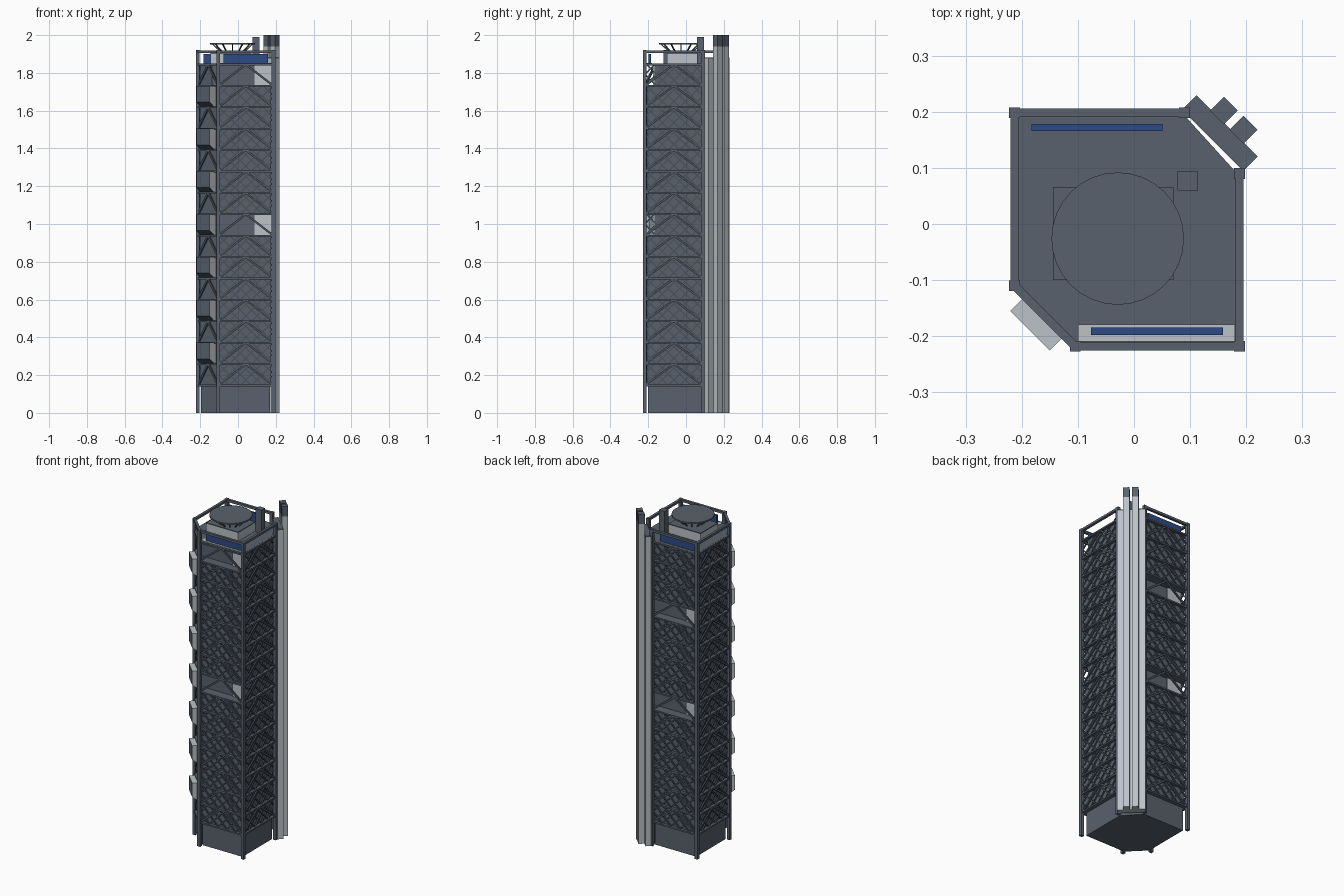
import bpy, bmesh, math
from mathutils import Vector

if "Cube" in bpy.data.objects:
    bpy.data.objects.remove(bpy.data.objects["Cube"])


def material(name, rgb):
    m = bpy.data.materials.new(name)
    m.use_nodes = True
    m.diffuse_color = (*rgb, 1)
    m.node_tree.nodes["Principled BSDF"].inputs["Base Color"].default_value = (*rgb, 1)
    return m


SLATE = material("slate", (0.1, 0.12, 0.15))
DARK = material("dark steel", (0.07, 0.084, 0.107))
LIGHT = material("pale concrete", (0.5, 0.54, 0.57))
BLUE = material("blue panel", (0.027, 0.07, 0.23))

UP = Vector((0, 0, 1))
FRONT = Vector((0, -1, 0))
DIAG = Vector((1, 1, 0)).normalized()


def finish(name, bm, *mats):
    bmesh.ops.recalc_face_normals(bm, faces=bm.faces)
    mesh = bpy.data.meshes.new(name)
    bm.to_mesh(mesh)
    bm.free()
    for m in mats:
        mesh.materials.append(m)
    ob = bpy.data.objects.new(name, mesh)
    bpy.context.collection.objects.link(ob)
    return ob


def extrude(bm, points, offset):
    """Closed solid swept from a flat outline."""
    a = [bm.verts.new(p) for p in points]
    b = [bm.verts.new(Vector(p) + offset) for p in points]
    bm.faces.new(a)
    bm.faces.new(b[::-1])
    for i in range(len(a)):
        j = (i + 1) % len(a)
        bm.faces.new((a[i], a[j], b[j], b[i]))


def beam(bm, p, q, w, d, n):
    """Bar from p to q, w wide across and d deep along n."""
    p, q = Vector(p), Vector(q)
    s = (q - p).cross(n).normalized() * w / 2
    t = n * d / 2
    extrude(bm, [p + s + t, p - s + t, p - s - t, p + s - t], q - p)


def block(name, x, y, z0, z1, w, d, mat, n=FRONT):
    bm = bmesh.new()
    beam(bm, (x, y, z0), (x, y, z1), w, d, n)
    return finish(name, bm, mat)


# Plan: a rectangle with two opposite corners cut off
PLAN = [Vector((x, y, 0)) for x, y in
        ((-.105, -.218), (.188, -.218), (.188, .09), (.09, .198), (-.213, .198), (-.213, -.11))]
N = len(PLAN)
NORMAL = [(PLAN[(i + 1) % N] - PLAN[i]).cross(UP).normalized() for i in range(N)]
FRONT_SIDE, RIGHT_SIDE, SHAFT_SIDE, BACK_SIDE, LEFT_SIDE, BAY_SIDE = range(N)
BASE, STOREY, FLOORS = 0.145, 0.1133, 15
ROOF = BASE + STOREY * FLOORS
RAIL = 1.92
OPEN = {(FRONT_SIDE, 7), (FRONT_SIDE, 14), (BACK_SIDE, 6), (BACK_SIDE, 11)}


def inset(offsets):
    """Plan outline with each side moved inward by its own offset."""
    out = []
    for i in range(N):
        a, b = NORMAL[i - 1], NORMAL[i]
        da = a.dot(PLAN[i]) - offsets[i - 1]
        db = b.dot(PLAN[i]) - offsets[i]
        det = a.x * b.y - a.y * b.x
        out.append(Vector(((da * b.y - db * a.y) / det, (a.x * db - b.x * da) / det, 0)))
    return out


def slab(bm, offsets, z0, z1):
    extrude(bm, [p + UP * z0 for p in inset(offsets)], UP * (z1 - z0))


# Core: recessed base, storeys with open terraces, floor slabs and roof
base = bmesh.new()
slab(base, [0.018] * N, 0, BASE)
finish("base", base, SLATE)
core, floors = bmesh.new(), bmesh.new()
for k in range(FLOORS):
    z = BASE + k * STOREY
    slab(core, [0.05 if (s, k) in OPEN else 0.012 for s in range(N)], z, z + STOREY)
    slab(floors, [0.003] * N, z - 0.004, z + 0.004)
slab(floors, [0.003] * N, ROOF - 0.005, ROOF + 0.005)
finish("core_walls", core, SLATE)
finish("floor_slabs", floors, SLATE)

# Facade: diagonal lattice, chevron braces, edge beams, terrace walls
lattice, braces, edges, terrace = (bmesh.new() for _ in range(4))
for s in range(N):
    a, b, n = PLAN[s], PLAN[(s + 1) % N], NORMAL[s]
    length = (b - a).length
    u = (b - a) / length
    if s == SHAFT_SIDE:
        continue
    for k in range(FLOORS + 1):
        z = BASE + k * STOREY
        beam(edges, a + UP * z, b + UP * z, 0.009, 0.011, n)
    for k in range(FLOORS):
        z = BASE + k * STOREY
        if s == BAY_SIDE and k % 2:
            continue
        mid = a + u * length / 2 + UP * (z + STOREY)
        for end in (a, b):
            beam(braces, end + UP * z - n * 0.002, mid - n * 0.002, 0.011, 0.008, n)
        if (s, k) in OPEN:
            wall = a + u * length * 0.81 - n * 0.047 + UP * z
            beam(terrace, wall, wall + UP * STOREY, length * 0.31, 0.008, n)
        elif s != BAY_SIDE:
            step = length / 5
            for j in range(-2, 6):
                lo = max(0, j * step)
                hi = min(length, j * step + STOREY)
                if hi - lo < 0.01:
                    continue
                for flip in (False, True):
                    ends = []
                    for v in (lo, hi):
                        w = length - v if flip else v
                        ends.append(a + u * w + UP * (z + v - j * step) - n * 0.008)
                    beam(lattice, *ends, 0.007, 0.007, n)
finish("facade_lattice", lattice, DARK)
finish("chevron_braces", braces, DARK)
finish("edge_beams", edges, SLATE)
finish("terrace_walls", terrace, LIGHT)

# Corner columns and crown rail
columns, rail = bmesh.new(), bmesh.new()
for i, p in enumerate(PLAN):
    beam(columns, p, p + UP * RAIL, 0.019, 0.019, FRONT)
    if i != SHAFT_SIDE:
        beam(rail, p + UP * (RAIL - 0.008), PLAN[(i + 1) % N] + UP * (RAIL - 0.008), 0.014, 0.015, NORMAL[i])
finish("corner_columns", columns, SLATE)
finish("crown_rail", rail, SLATE)

# Projecting bays on every other storey of one cut corner
bays = bmesh.new()
n = NORMAL[BAY_SIDE]
u = n.cross(UP).normalized()
centre = (PLAN[BAY_SIDE] + PLAN[0]) / 2
for k in range(1, FLOORS, 2):
    z = BASE + k * STOREY
    outline = [(-0.01, STOREY), (0.037, STOREY), (0.037, 0.028), (0, 0), (-0.01, 0)]
    extrude(bays, [centre - u * 0.05 + n * d + UP * (z + h) for d, h in outline], u * 0.1)
bay_ob = finish("corner_bays", bays, LIGHT, SLATE)
for f in bay_ob.data.polygons:
    if f.normal.dot(n) > 0.3:
        f.material_index = 1

# Service shafts on the opposite cut corner
block("shaft_backing", 0.153, 0.162, 0, 1.875, 0.154, 0.036, LIGHT, DIAG)
block("shaft_backing_cap", 0.153, 0.162, 1.875, 1.882, 0.154, 0.036, SLATE, DIAG)
for side, x, y in (("back", 0.16, 0.202), ("side", 0.195, 0.168)):
    block(side + "_shaft", x, y, 0, 1.94, 0.035, 0.035, LIGHT, DIAG)
    block(side + "_shaft_cap", x, y, 1.94, 2, 0.035, 0.035, SLATE, DIAG)

# Roof: plant room, blue screens, pale strip, flue
block("plant_room", -0.037, -0.017, ROOF, 1.9, 0.215, 0.165, LIGHT)
block("plant_room_cap", -0.037, -0.017, 1.9, 1.906, 0.215, 0.165, SLATE)
block("front_roof_strip", 0.04, -0.194, ROOF, ROOF + 0.008, 0.28, 0.03, LIGHT)
block("front_screen", 0.041, -0.191, ROOF + 0.004, 1.9, 0.235, 0.013, BLUE)
block("back_screen", -0.066, 0.172, ROOF + 0.004, 1.9, 0.233, 0.013, BLUE)
block("flue", 0.096, 0.077, ROOF, 1.99, 0.037, 0.035, SLATE)

# Round landing deck on splayed struts
SIDES = 32
PAD = Vector((-0.029, -0.026, 0))


def ring(r, z, count):
    return [PAD + Vector((r * math.cos(t), r * math.sin(t), z))
            for t in (2 * math.pi * i / count for i in range(count))]


deck = bmesh.new()
extrude(deck, ring(0.118, 1.95, SIDES), UP * 0.009)
finish("landing_deck", deck, SLATE)
struts = bmesh.new()
for p, q in zip(ring(0.05, 1.9, 12), ring(0.105, 1.952, 12)):
    beam(struts, p, q, 0.006, 0.006, (q - p).cross(UP).normalized())
finish("deck_struts", struts, DARK)
